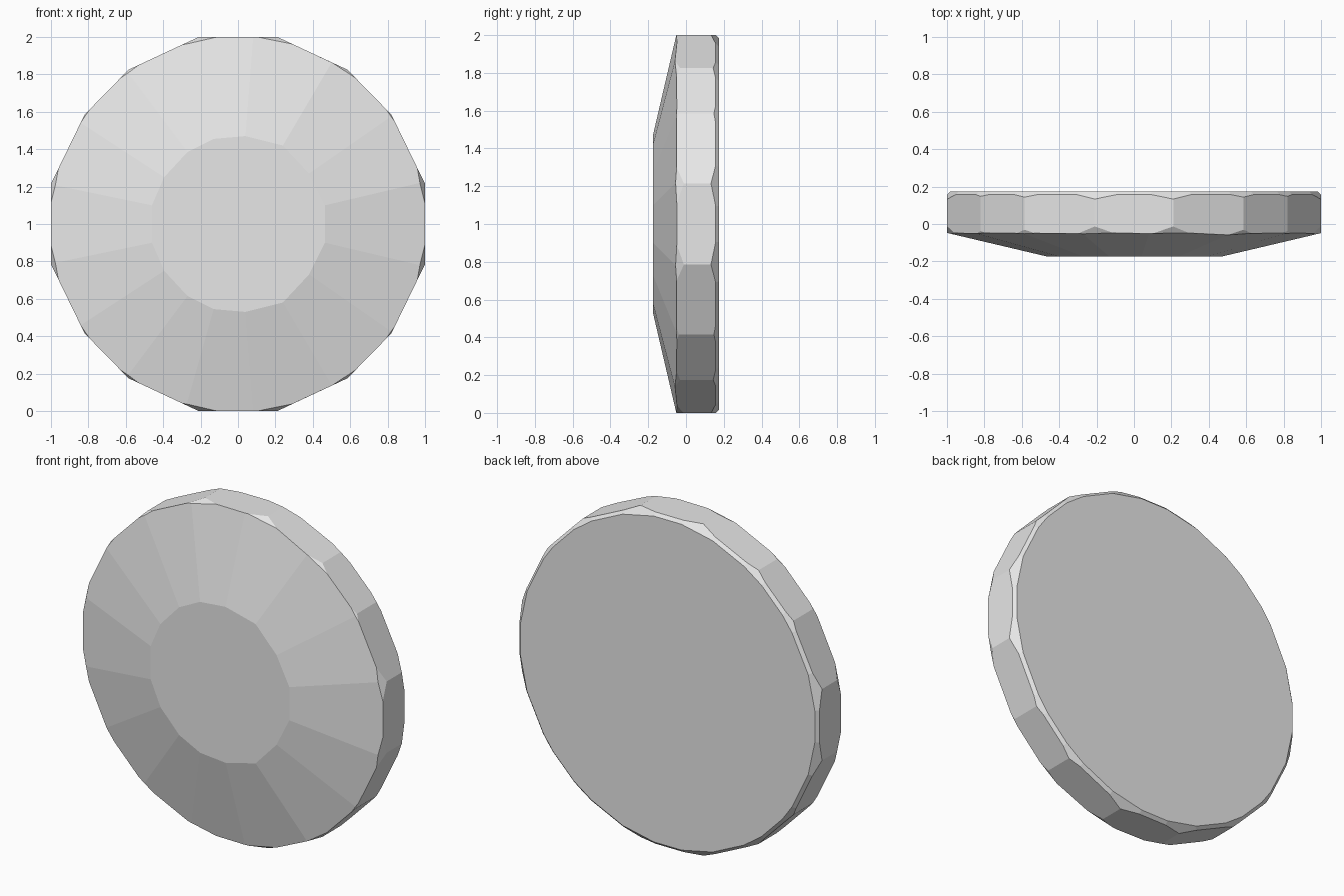
import bpy, bmesh
from mathutils import Vector

cube = bpy.data.objects.get("Cube")
if cube:
    bpy.data.objects.remove(cube, do_unlink=True)

grey = bpy.data.materials.new("light grey")
grey.use_nodes = True
grey.diffuse_color = (0.8, 0.8, 0.8, 1)
grey.node_tree.nodes["Principled BSDF"].inputs["Base Color"].default_value = (0.8, 0.8, 0.8, 1)

FRONT, BACK = -0.175, 0.175


def loop(half):
    """Close a top half outline by mirroring it below the centre line."""
    return [Vector((x, 0, z)) for x, z in half] + [Vector((x, 0, -z)) for x, z in reversed(half)]


def edges(ring):
    """Yield a point and the outward direction of each side of an outline."""
    for a, b in zip(ring, ring[1:] + ring[:1]):
        d = b - a
        yield a, Vector((d.z, 0, -d.x)).normalized() * (1 if d.z * a.x - d.x * a.z > 0 else -1)


quarter = [(1, 0.215), (0.82, 0.585), (0.585, 0.825), (0.21, 1)]
rim = loop(quarter + [(-x, z) for x, z in reversed(quarter)])
table = loop([(0.465, 0.1), (0.38, 0.27), (0.24, 0.42), (0.04, 0.47),
              (-0.13, 0.455), (-0.27, 0.385), (-0.395, 0.25), (-0.46, 0.1)])

# Rim prism
bm = bmesh.new()
face = bm.faces.new([bm.verts.new(p + Vector((0, FRONT, 0))) for p in rim])
wall = bmesh.ops.extrude_face_region(bm, geom=[face])
bmesh.ops.translate(bm, verts=[v for v in wall["geom"] if isinstance(v, bmesh.types.BMVert)],
                    vec=(0, BACK - FRONT, 0))
bmesh.ops.recalc_face_normals(bm, faces=bm.faces)


def slice_off(point, y, outward, tilt):
    """Cut away everything beyond a slanted plane and cap the cut."""
    cut = bmesh.ops.bisect_plane(
        bm, geom=bm.verts[:] + bm.edges[:] + bm.faces[:], dist=1e-5,
        plane_co=(point.x, y, point.z), plane_no=outward + Vector((0, tilt, 0)), clear_outer=True)
    bmesh.ops.holes_fill(bm, edges=[e for e in bm.edges if e.is_boundary], sides=0)


# Sloping front facets around the flat front table
for point, out in edges(table):
    slice_off(point, FRONT, out * 0.236, -1)

# Small bevels on the sides and corners of the rim
for point, out in edges(rim):
    slice_off(point, 0.157, out, 1)
for corner in rim:
    out = corner.normalized()
    slice_off(out, 0.155, out, 1)
    slice_off(out, -0.05, out * 1.7, -1)

bmesh.ops.remove_doubles(bm, verts=bm.verts, dist=0.0005)
bmesh.ops.recalc_face_normals(bm, faces=bm.faces)
bmesh.ops.translate(bm, verts=bm.verts, vec=(0, 0, 1))

mesh = bpy.data.meshes.new("faceted_disc")
bm.to_mesh(mesh)
bm.free()
mesh.materials.append(grey)
bpy.context.collection.objects.link(bpy.data.objects.new("faceted_disc", mesh))
